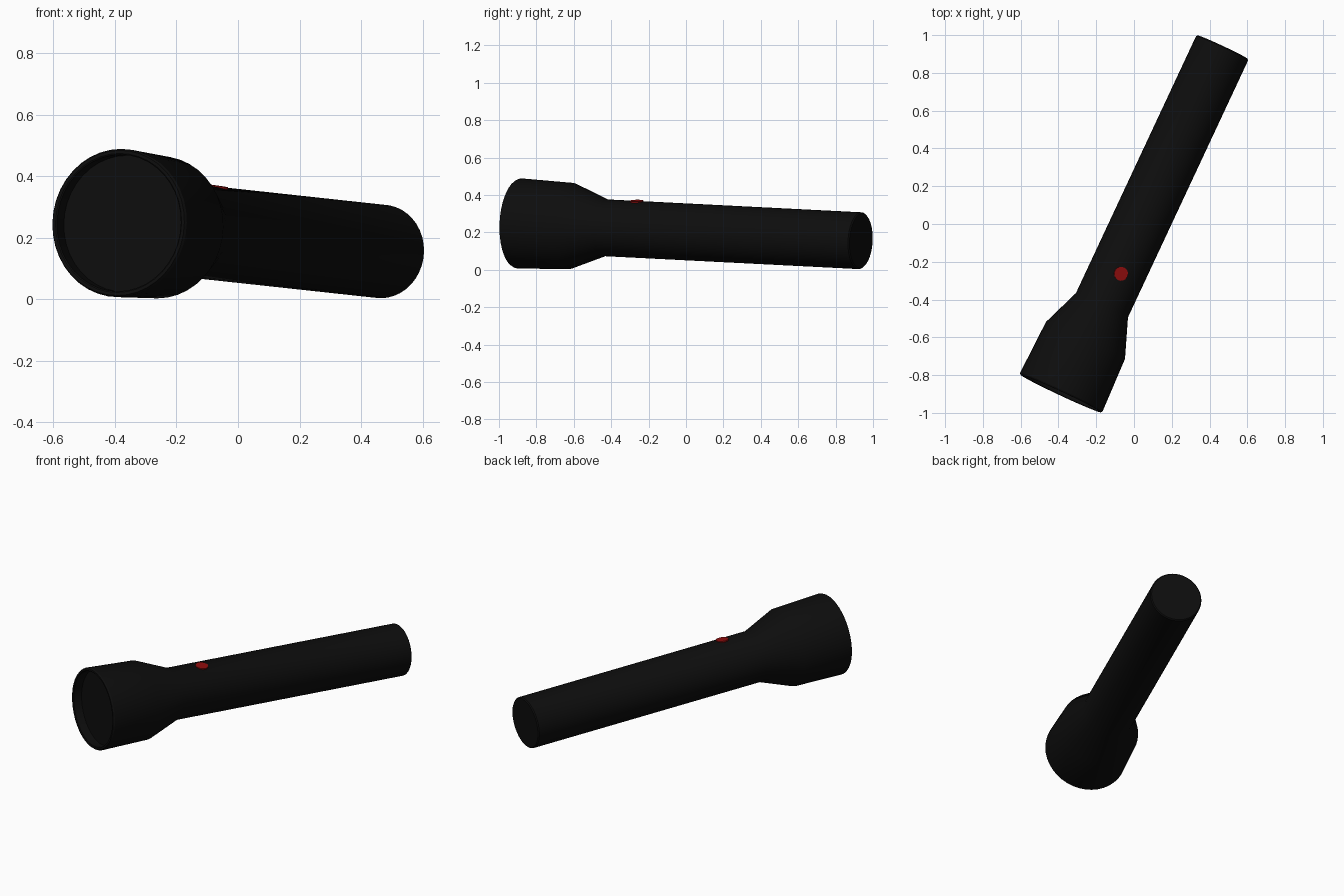
import bpy, bmesh, math
from mathutils import Matrix, Vector

cube = bpy.data.objects.get("Cube")
if cube:
    bpy.data.objects.remove(cube, do_unlink=True)


def material(name, color):
    m = bpy.data.materials.new(name)
    m.use_nodes = True
    m.diffuse_color = color
    m.node_tree.nodes["Principled BSDF"].inputs["Base Color"].default_value = color
    return m


black = material("matte black", (0.004, 0.004, 0.004, 1))
red = material("button red", (0.27, 0.004, 0.004, 1))

# Frame of the torch: local z runs from the lens end to the tail
lens_end = Vector((-0.388, -0.897, 0.248))
tail_end = Vector((0.469, 0.936, 0.155))
axis = (tail_end - lens_end).normalized()
length = (tail_end - lens_end).length
side = axis.cross(Vector((0, 0, 1))).normalized()
up = side.cross(axis)
frame = Matrix((side, up, axis)).transposed().to_4x4()
frame.translation = lens_end


def lathe(name, profile, mat, matrix, segments=40):
    """Revolve (radius, height) points about local z; radius 0 makes a pole."""
    bm = bmesh.new()
    verts = [bm.verts.new((r, 0, h)) for r, h in profile]
    edges = [bm.edges.new(pair) for pair in zip(verts, verts[1:])]
    bmesh.ops.spin(bm, geom=verts + edges, cent=(0, 0, 0), axis=(0, 0, 1),
                   angle=math.tau, steps=segments, use_merge=True)
    bmesh.ops.remove_doubles(bm, verts=bm.verts, dist=1e-5)
    bmesh.ops.recalc_face_normals(bm, faces=bm.faces)
    mesh = bpy.data.meshes.new(name)
    bm.to_mesh(mesh)
    bm.free()
    mesh.materials.append(mat)
    obj = bpy.data.objects.new(name, mesh)
    obj.matrix_world = matrix
    bpy.context.collection.objects.link(obj)
    bpy.ops.object.select_all(action="DESELECT")
    obj.select_set(True)
    bpy.context.view_layer.objects.active = obj
    bpy.ops.object.shade_smooth_by_angle(angle=math.radians(25))
    return obj


# Flared head with a recessed lens, narrowing into the handle and flat tail
body_radius = 0.152
lens_depth = 0.055
lens_radius = 0.222
lathe("torch_body", [
    (0, lens_depth), (lens_radius, lens_depth), (lens_radius, 0.003),
    (0.226, 0), (0.236, 0), (0.241, 0.008),
    (0.231, 0.31), (body_radius, 0.516),
    (body_radius, length - 0.006), (body_radius - 0.006, length), (0, length),
], black, frame)

# Push button, rolled slightly to one side of the handle's top
roll = Matrix.Rotation(math.radians(-8), 4, "Z")
seat = Matrix.Translation((0, body_radius, 0.703))
upright = Matrix.Rotation(math.radians(-90), 4, "X")
lathe("power_button", [(0, -0.02), (0.037, -0.02), (0.037, 0.003), (0, 0.003)],
      red, frame @ roll @ seat @ upright, 16)
